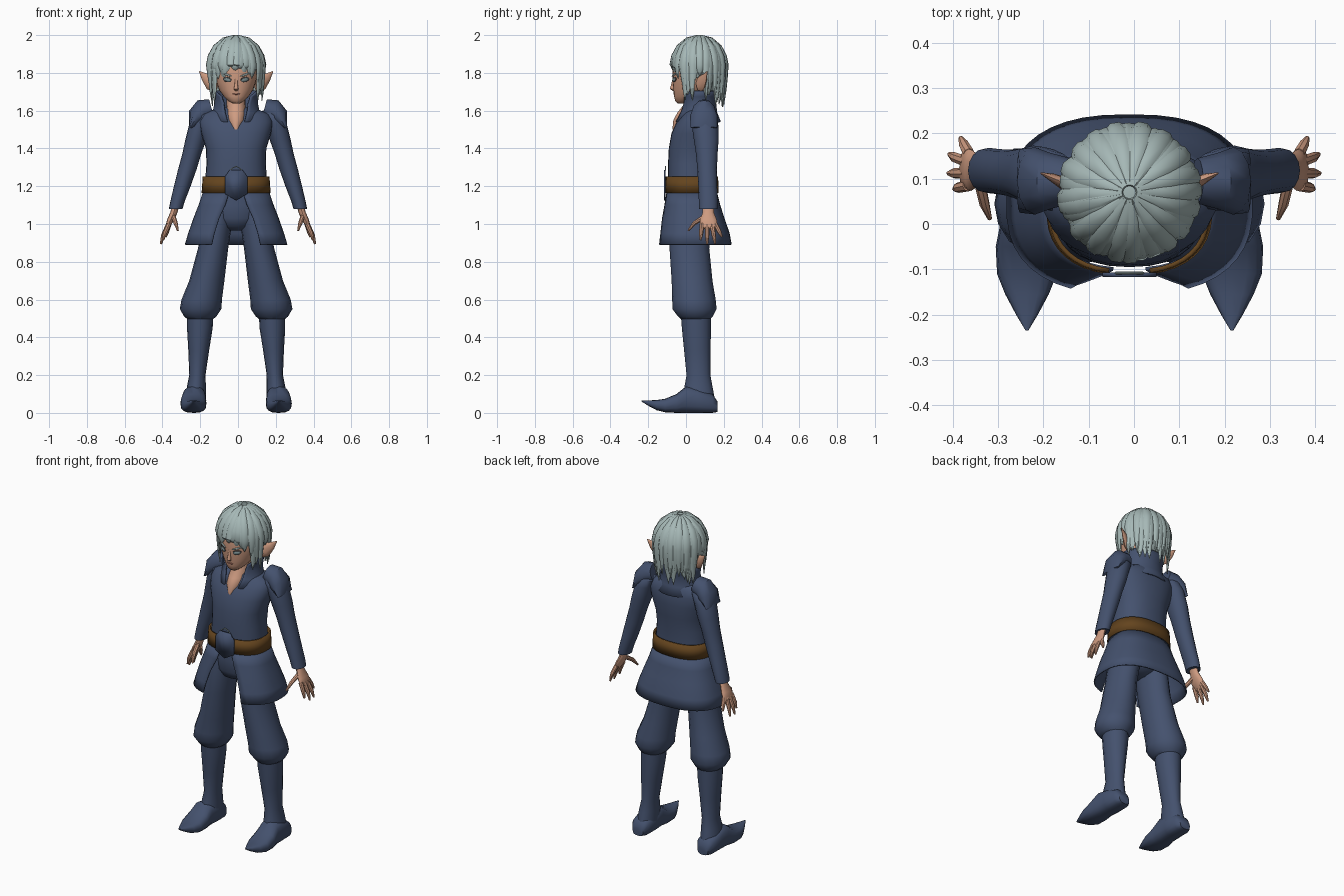
import bpy, bmesh, math, random
from mathutils import Vector

random.seed(4)
if "Cube" in bpy.data.objects:
    bpy.data.objects.remove(bpy.data.objects["Cube"])
BODY_X = -0.01
parts = []


def material(name, rgb):
    m = bpy.data.materials.new(name)
    m.use_nodes = True
    m.diffuse_color = (*rgb, 1)
    m.node_tree.nodes["Principled BSDF"].inputs["Base Color"].default_value = (*rgb, 1)
    return m


navy = material("navy cloth", (0.058, 0.083, 0.155))
hair_grey = material("silver hair", (0.38, 0.48, 0.47))
skin = material("skin", (0.62, 0.33, 0.22))
leather = material("brown leather", (0.127, 0.058, 0.013))
dark = material("dark eye line", (0.05, 0.05, 0.05))
iris = material("grey iris", (0.18, 0.25, 0.26))
lip = material("lips", (0.40, 0.16, 0.12))


def finish(name, bm, mat, dx=BODY_X, thick=0):
    bmesh.ops.recalc_face_normals(bm, faces=bm.faces)
    me = bpy.data.meshes.new(name)
    bm.to_mesh(me)
    bm.free()
    ob = bpy.data.objects.new(name, me)
    ob.location.x = dx
    me.materials.append(mat)
    bpy.context.collection.objects.link(ob)
    if thick:
        mod = ob.modifiers.new("thickness", "SOLIDIFY")
        mod.thickness = thick
        mod.offset = 0
    parts.append(ob)
    return ob


def oval(t, p):
    c, s = math.cos(t), math.sin(t)
    return (math.copysign(abs(c) ** (2 / p), c), math.copysign(abs(s) ** (2 / p), s))


def loft(bm, rings, axis=None, side=(1, 0, 0), n=16, p=2):
    """Skin rings (x, y, z, half width, half depth); axis None follows the path."""
    pts = [Vector(r[:3]) for r in rings]
    loops = []
    for i, r in enumerate(rings):
        t = Vector(axis) if axis else pts[min(i + 1, len(pts) - 1)] - pts[max(i - 1, 0)]
        t.normalize()
        u = Vector(side)
        u = (u - t * u.dot(t)).normalized()
        v = t.cross(u)
        ring = [oval(2 * math.pi * k / n, p) for k in range(n)]
        loops.append([bm.verts.new(pts[i] + u * a * r[3] + v * b * r[4]) for a, b in ring])
    for a, b in zip(loops, loops[1:]):
        for k in range(n):
            bm.faces.new((a[k], a[(k + 1) % n], b[(k + 1) % n], b[k]))
    bm.faces.new(loops[0])
    bm.faces.new(loops[-1])


def solid(name, rings, mat, dx=BODY_X, **kw):
    bm = bmesh.new()
    loft(bm, rings, **kw)
    return finish(name, bm, mat, dx)


def wrap(name, rows, mat, thick, p=2.4, n=36):
    """Open sheet round the body: rows (z, half x, half y, centre y, front gap angle)."""
    bm = bmesh.new()
    grid = []
    for z, hx, hy, cy, gap in rows:
        row = []
        for k in range(n + 1):
            c, s = oval(gap + (2 * math.pi - 2 * gap) * k / n, p)
            row.append(bm.verts.new((hx * s, cy - hy * c, z)))
        grid.append(row)
    for a, b in zip(grid, grid[1:]):
        for k in range(n):
            bm.faces.new((a[k], a[k + 1], b[k + 1], b[k]))
    return finish(name, bm, mat, thick=thick)


def plate(name, outline, y, mat, thick=0.008):
    bm = bmesh.new()
    bm.faces.new([bm.verts.new((x, y, z)) for x, z in outline])
    return finish(name, bm, mat, thick=thick)


UP = (0, 0, 1)

# Tunic, belt and skirt
solid("tunic", [(0, .03, 1.16, .165, .125), (0, .03, 1.24, .163, .125), (0, .03, 1.32, .157, .125),
                (0, .037, 1.4, .16, .128), (0, .048, 1.48, .185, .125), (0, .06, 1.54, .195, .11),
                (0, .07, 1.58, .18, .09), (0, .07, 1.605, .12, .075), (0, .07, 1.62, .06, .05)],
      navy, axis=UP, n=28, p=2.3)
wrap("belt", [(1.165, .178, .138, .03, .2), (1.25, .172, .135, .03, .2)], leather, .01)
wrap("skirt", [(1.17, .172, .13, .03, .14), (1.1, .195, .145, .032, .22), (1.03, .222, .165, .035, .33),
               (.95, .25, .185, .042, .39), (.89, .268, .195, .043, .41)], navy, .008, p=2.5)
plate("buckle_plate", [(-.06, 1.16), (0, 1.125), (.06, 1.16), (.06, 1.25), (.035, 1.285), (-.035, 1.285),
                       (-.06, 1.25)], -.112, navy, .009)
solid("buckle_trim", [(x, -.108, 1.285 + z, .003, .003) for x, z in
                      ((-.03, 0), (-.018, .012), (0, .02), (.018, .012), (.03, 0))],
      hair_grey, side=(0, 1, 0), n=6)

# Neck and standing collar
solid("neck", [(0, .06, 1.74, .05, .055), (0, .055, 1.64, .05, .06), (0, .03, 1.59, .053, .075),
               (0, .005, 1.55, .05, .072), (0, -.02, 1.5, .02, .052)], skin, axis=UP)
wrap("collar", [(1.54, .14, .118, .062, .32), (1.59, .12, .098, .062, .5), (1.64, .11, .09, .065, .62),
                (1.675, .115, .095, .065, .72), (1.705, .125, .1, .065, 1.1)], navy, .01, p=2)

# Hips, legs and boots
solid("hips", [(0, .03, 1.2, .15, .115), (0, .025, 1.1, .155, .115), (0, .022, 1.03, .15, .11),
               (0, .02, .985, .1, .085), (0, .02, .965, .04, .04)], navy, axis=UP, n=24)
for s, label in ((1, "left"), (-1, "right")):
    solid(label + "_trouser", [(s * x, y, z, a, b) for x, y, z, a, b in (
        (.085, .022, 1.1, .07, .1), (.1, .02, 1.0, .078, .108), (.122, .018, .87, .08, .105),
        (.155, .032, .7, .093, .108), (.182, .042, .6, .107, .115), (.188, .045, .55, .11, .117),
        (.19, .05, .51, .085, .092), (.19, .052, .49, .06, .07))], navy, axis=UP)
    solid(label + "_boot", [(s * x, y, z, a, b) for x, y, z, a, b in (
        (.19, .052, .53, .07, .08), (.192, .055, .45, .068, .077), (.198, .06, .33, .055, .07),
        (.205, .066, .2, .043, .063), (.21, .066, .14, .05, .074), (.215, .07, .06, .055, .085))],
          navy, axis=UP)
    # Foot with upturned pointed toe
    solid(label + "_foot", [(s * x, y, (lo + hi) / 2, w, (hi - lo) / 2) for x, y, lo, hi, w in (
        (.22, .167, .005, .06, .035), (.22, .14, 0, .1, .055), (.22, .06, 0, .13, .062),
        (.223, 0, 0, .14, .062), (.226, -.05, 0, .1, .069), (.226, -.11, .003, .075, .066),
        (.226, -.155, .014, .068, .048), (.226, -.2, .038, .066, .024), (.226, -.235, .06, .066, .003))],
          navy, axis=(0, 1, 0), p=2.7)

    # Sleeve and shoulder cap
    solid(label + "_sleeve", [(s * x, y, z, a, b) for x, y, z, a, b in (
        (.165, .09, 1.6, .035, .04), (.18, .095, 1.575, .06, .065), (.2, .1, 1.53, .058, .07),
        (.222, .107, 1.45, .056, .066), (.245, .11, 1.37, .05, .057), (.268, .112, 1.29, .049, .052),
        (.295, .115, 1.2, .044, .05), (.32, .118, 1.12, .038, .05), (.33, .118, 1.08, .036, .048),
        (.33, .118, 1.082, .028, .038))], navy, dx=0, axis=UP)
    solid(label + "_shoulder_cap", [(s * x, .095, z, a, b) for x, z, a, b in (
        (.14, 1.612, .05, .05), (.185, 1.6, .062, .062), (.218, 1.57, .074, .05),
        (.252, 1.51, .07, .008))],
          navy, dx=0, side=(0, 1, 0), n=12)

    # Hand: palm, four fingers and a thumb
    bm = bmesh.new()
    loft(bm, [(s * x, y, z, a, b) for x, y, z, a, b in (
        (.327, .118, 1.11, .03, .02), (.34, .118, 1.06, .03, .018), (.358, .118, 1.02, .045, .017),
        (.374, .122, .985, .046, .012), (.378, .122, .975, .03, .006))], side=(0, 1, 0), n=12)
    fingers = (((.366, .085, 1.0), (.388, .08, .95), (.396, .077, .915)),
               ((.37, .112, .995), (.396, .112, .94), (.409, .112, .893)),
               ((.37, .138, .995), (.395, .147, .94), (.407, .154, .895)),
               ((.364, .155, 1.0), (.375, .175, .962), (.382, .19, .932)),
               ((.342, .1, 1.04), (.33, .045, 1.005), (.318, .012, .965)))
    for f in fingers:
        loft(bm, [(s * x, y, z, r, r) for (x, y, z), r in zip(f, (.013, .0115, .005))],
             side=(0, 1, .3), n=8)
    finish(label + "_hand", bm, skin, dx=0)

    # Pointed ear
    solid(label + "_ear", [(s * x, y, z, a, b) for x, y, z, a, b in (
        (.1, .07, 1.735, .04, .018), (.135, .085, 1.75, .042, .016), (.165, .1, 1.777, .024, .01),
        (.195, .112, 1.808, .002, .002))], skin, side=(0, 0, 1), n=10)

# Head with nose and mouth
solid("head", [(0, -.025, 1.638, .018, .018), (0, -.015, 1.65, .04, .042), (0, .005, 1.675, .066, .068),
               (0, .025, 1.71, .09, .092), (0, .032, 1.75, .104, .102), (0, .036, 1.8, .115, .108),
               (0, .045, 1.86, .118, .112), (0, .06, 1.92, .1, .1), (0, .07, 1.96, .05, .05)],
      skin, axis=UP, n=24)
solid("nose", [(0, -.066, 1.775, .006, .004), (0, -.069, 1.74, .008, .01), (0, -.073, 1.715, .012, .013),
               (0, -.062, 1.705, .008, .008)], skin, axis=UP, n=10)


def patch(name, x, z, w, h, tilt, y, mat, turn):
    bm = bmesh.new()
    bmesh.ops.create_uvsphere(bm, u_segments=14, v_segments=8, radius=1)
    bmesh.ops.scale(bm, vec=(w, .0045, h), verts=bm.verts)
    ob = finish(name, bm, mat)
    ob.location = (x + BODY_X, y, z)
    ob.rotation_euler = (0, tilt, turn)


patch("mouth", 0, 1.688, .022, .004, 0, -.063, lip, 0)
for s, label in ((1, "left"), (-1, "right")):
    patch(label + "_eye_line", s * .047, 1.765, .026, .014, -s * .2, -.0615, dark, s * .4)
    patch(label + "_iris", s * .046, 1.763, .02, .009, -s * .2, -.0645, iris, s * .4)
    patch(label + "_eyebrow", s * .047, 1.79, .03, .005, -s * .3, -.064, hair_grey, s * .4)

# Hair cap, opened around the face
CROWN = Vector((0, .07, 1.83))
SIZE = Vector((.143, .14, .157))


def scalp(azimuth, polar, k=1.0):
    d = Vector((math.sin(azimuth) * math.sin(polar), -math.cos(azimuth) * math.sin(polar), math.cos(polar)))
    return CROWN + Vector(a * b for a, b in zip(d, SIZE)) * k


bm = bmesh.new()
bmesh.ops.create_uvsphere(bm, u_segments=32, v_segments=20, radius=1)
for v in bm.verts:
    v.co = CROWN + Vector(a * b for a, b in zip(v.co, SIZE))


def bare(c):
    return (c.y < .03 and c.z < 1.88) or c.z < 1.70 or (c.y < .12 and c.z < 1.8)


bmesh.ops.delete(bm, geom=[f for f in bm.faces if bare(f.calc_center_median())], context="FACES")
finish("hair_cap", bm, hair_grey, thick=.006)


# Hair locks sweeping from the crown and hanging to a point
def lock(bm, az, end, k, width):
    sway = random.uniform(-.09, .09)
    side = Vector((math.cos(az), math.sin(az), 0))
    path = [scalp(az + sway * i / 4, q, k) for i, q in enumerate((.1, .45, .85, 1.2, 1.5))]
    drop = path[-1].copy()
    for t in (.4, .75, 1):
        p = drop.lerp(Vector((0, .07, 0)), .07 * t)
        p.z = drop.z + (end - drop.z) * t
        path.append(p)
    widths = (.3, .75, 1, 1, .9, .75, .5, .04)
    loft(bm, [(*p, width * w, .009 * min(1, w + .2)) for p, w in zip(path, widths)], side=side, n=6)


def hair_end(az):
    a = abs(az)
    if a < .25:
        return random.uniform(1.80, 1.84)
    if a < .85:
        return random.uniform(1.765, 1.82)
    if a < 1.3:
        return random.uniform(1.63, 1.74)
    if a < 1.85:
        return random.uniform(1.74, 1.79)
    return random.uniform(1.615, 1.69)


bm = bmesh.new()
for count, k, width in ((26, 1.0, .027), (24, 1.035, .025), (18, 1.065, .022)):
    for i in range(count):
        az = -math.pi + 2 * math.pi * (i + random.uniform(.3, .7)) / count
        lock(bm, az, hair_end(az), k, width)
finish("hair_locks", bm, hair_grey)

# Smooth shading with crisp creases
bpy.ops.object.select_all(action="DESELECT")
for ob in parts:
    ob.select_set(True)
bpy.context.view_layer.objects.active = parts[0]
bpy.ops.object.shade_smooth_by_angle(angle=math.radians(40))
